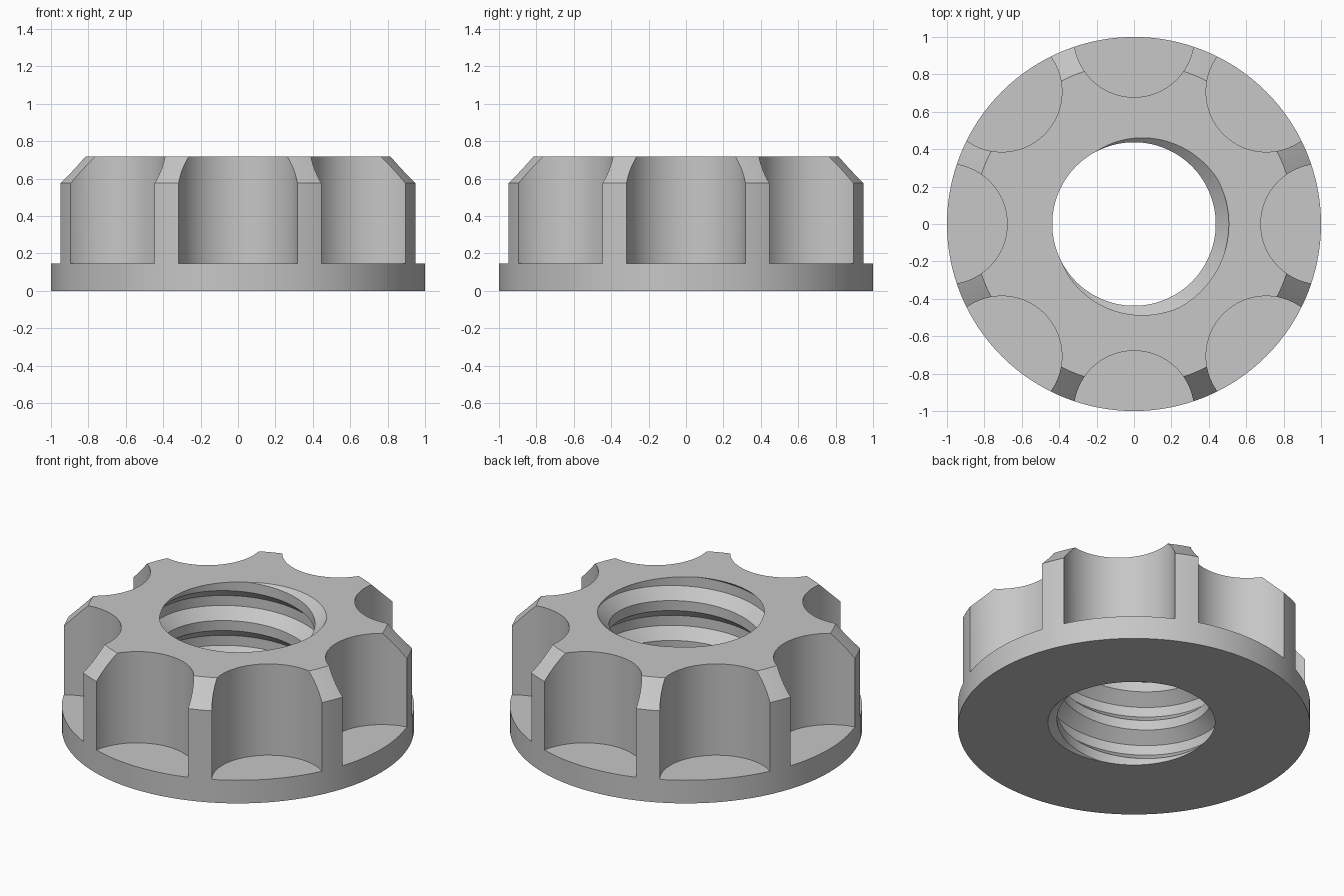
import bpy, bmesh, math
from mathutils import Matrix

HEIGHT, FLANGE, CHAMFER = 0.717, 0.145, 0.142
FLUTES, FLUTE_RADIUS = 8, 0.322
MINOR, MAJOR, PITCH = 0.437, 0.507, 0.25
SEGMENTS = 128

if "Cube" in bpy.data.objects:
    bpy.data.objects.remove(bpy.data.objects["Cube"])

# Plain grey material
grey = bpy.data.materials.new("grey")
grey.use_nodes = True
colour = (0.57, 0.57, 0.57, 1)
grey.diffuse_color = colour
grey.node_tree.nodes["Principled BSDF"].inputs["Base Color"].default_value = colour


def make_object(name, bm):
    bmesh.ops.recalc_face_normals(bm, faces=bm.faces)
    mesh = bpy.data.meshes.new(name)
    bm.to_mesh(mesh)
    bm.free()
    mesh.materials.append(grey)
    obj = bpy.data.objects.new(name, mesh)
    bpy.context.collection.objects.link(obj)
    return obj


def make_body():
    """Round blank with a chamfered top edge."""
    bm = bmesh.new()
    rings = []
    for r, z in [(1, 0), (1, HEIGHT - CHAMFER), (1 - CHAMFER, HEIGHT)]:
        ring = bmesh.ops.create_circle(bm, segments=SEGMENTS, radius=r,
                                       matrix=Matrix.Translation((0, 0, z)))
        rings.append(ring["verts"])
    for low, high in zip(rings, rings[1:]):
        for i in range(SEGMENTS):
            j = (i + 1) % SEGMENTS
            bm.faces.new((low[i], low[j], high[j], high[i]))
    bm.faces.new(rings[0])
    bm.faces.new(rings[-1])
    return make_object("lock_nut", bm)


def make_flutes():
    """Ring of upright cylinders that scoop the grip out of the rim."""
    bm = bmesh.new()
    for i in range(FLUTES):
        a = math.tau * i / FLUTES
        place = Matrix.Translation((math.cos(a), math.sin(a), FLANGE + 0.5))
        bmesh.ops.create_cone(bm, cap_ends=True, segments=64, depth=1,
                              radius1=FLUTE_RADIUS, radius2=FLUTE_RADIUS,
                              matrix=place)
    return make_object("flute_cutter", bm)


def make_thread():
    """Right-handed threaded rod, longer than the nut at both ends."""
    bm = bmesh.new()
    radii = (MINOR, MINOR, MAJOR, MAJOR)       # crest, flank, root, flank
    step = PITCH / len(radii)
    turns = 6
    # Puts the middle of the groove at the top face at this angle
    phase = math.radians(-17)
    start = HEIGHT - 2.5 * step - 4 * PITCH - PITCH * phase / math.tau
    grid = []
    for i in range(SEGMENTS):
        a = math.tau * i / SEGMENTS
        lift = start + PITCH * i / SEGMENTS
        grid.append([bm.verts.new((radii[k % 4] * math.cos(a),
                                   radii[k % 4] * math.sin(a),
                                   lift + k * step))
                     for k in range(4 * turns + 1)])
    # After one turn the profile meets itself one pitch higher
    grid.append(grid[0][4:])
    for left, right in zip(grid, grid[1:]):
        for k in range(min(len(left), len(right)) - 1):
            bm.faces.new((left[k], right[k], right[k + 1], left[k + 1]))
    # Close both ends with a fan
    edges = [e for e in bm.edges if e.is_boundary]
    bottom = bm.verts.new((0, 0, start - PITCH))
    top = bm.verts.new((0, 0, start + (turns + 2) * PITCH))
    for e in edges:
        z = (e.verts[0].co.z + e.verts[1].co.z) / 2
        bm.faces.new((*e.verts, bottom if z < HEIGHT / 2 else top))
    return make_object("thread_cutter", bm)


# Cut the grip and the threaded bore
nut = make_body()
bpy.ops.object.select_all(action="DESELECT")
bpy.context.view_layer.objects.active = nut
nut.select_set(True)
for cutter in (make_flutes(), make_thread()):
    cutter.hide_render = True
    cut = nut.modifiers.new(cutter.name, "BOOLEAN")
    cut.operation = "DIFFERENCE"
    cut.solver = "EXACT"
    cut.object = cutter
    bpy.ops.object.modifier_apply(modifier=cut.name)
    bpy.data.objects.remove(cutter)

bpy.ops.object.shade_smooth_by_angle(angle=math.radians(25))
